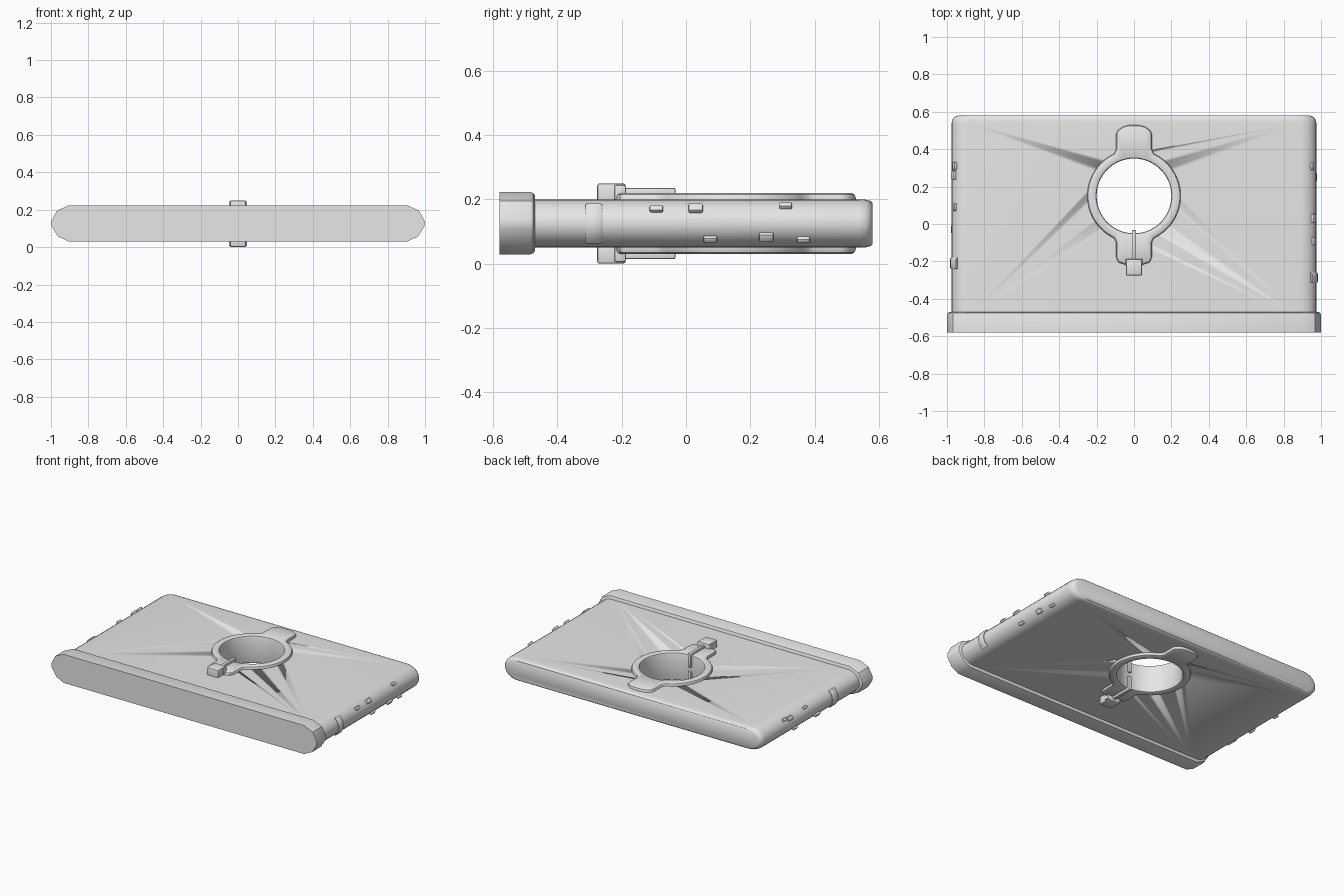
import bpy, bmesh, math
from mathutils import Vector, Matrix

if "Cube" in bpy.data.objects:
    bpy.data.objects.remove(bpy.data.objects["Cube"])

grey = bpy.data.materials.new("light grey")
grey.diffuse_color = (0.8, 0.8, 0.8, 1)
grey.use_nodes = True
grey.node_tree.nodes["Principled BSDF"].inputs["Base Color"].default_value = grey.diffuse_color
MID = 0.125      # height of the middle plane
HOLE_Y = 0.15    # centre of the round opening


def finish(bm, name, angle=35):
    bmesh.ops.recalc_face_normals(bm, faces=bm.faces)
    mesh = bpy.data.meshes.new(name)
    bm.to_mesh(mesh)
    bm.free()
    mesh.materials.append(grey)
    ob = bpy.data.objects.new(name, mesh)
    bpy.context.collection.objects.link(ob)
    bpy.ops.object.select_all(action='DESELECT')
    ob.select_set(True)
    bpy.context.view_layer.objects.active = ob
    bpy.ops.object.shade_smooth_by_angle(angle=math.radians(angle))
    return ob


def loft(name, profile, sections, angle=35):
    """Skin an x/z profile (z about the middle) along y; sections are (y, x scale, z scale)."""
    bm = bmesh.new()
    rings = [[bm.verts.new((x * sx, y, MID + z * sz)) for x, z in profile]
             for y, sx, sz in sections]
    n = len(profile)
    for a, b in zip(rings, rings[1:]):
        for i in range(n):
            j = (i + 1) % n
            bm.faces.new((a[i], a[j], b[j], b[i]))
    bm.faces.new(rings[0])
    bm.faces.new(rings[-1])
    return finish(bm, name, angle)


def box(name, centre, size, bevel, rot=None):
    bm = bmesh.new()
    bmesh.ops.create_cube(bm, size=1)
    bmesh.ops.scale(bm, vec=size, verts=bm.verts)
    bmesh.ops.bevel(bm, geom=bm.edges[:], offset=bevel, segments=2,
                    profile=0.5, affect='EDGES')
    if rot:
        bm.transform(rot)
    bmesh.ops.translate(bm, vec=centre, verts=bm.verts)
    return finish(bm, name)


def side_point(t, off=0.0):
    """Point on the rounded side of the slab at angle t."""
    return (0.885 + (0.09 + off) * math.cos(t), (0.075 + off) * math.sin(t))


# Slab with rounded sides
arc = [side_point(math.radians(a)) for a in range(-90, 91, 15)]
slab = loft("slab", arc + [(-x, z) for x, z in reversed(arc)],
            [(-0.50, 1, 1), (0.54, 1, 1), (0.56, 0.995, 0.985),
             (0.573, 0.984, 0.94), (0.58, 0.965, 0.86)])

# Round opening cut through the slab
bm = bmesh.new()
bmesh.ops.create_cone(bm, cap_ends=True, segments=64, radius1=0.225, radius2=0.225, depth=1,
                      matrix=Matrix.Translation((0, HOLE_Y, MID)))
cutter = finish(bm, "hole_cutter")
cutter.hide_render = True
cut = slab.modifiers.new("opening", 'BOOLEAN')
cut.operation = 'DIFFERENCE'
cut.solver = 'EXACT'
cut.object = cutter
bpy.ops.object.select_all(action='DESELECT')
slab.select_set(True)
bpy.context.view_layer.objects.active = slab
bpy.ops.object.convert(target='MESH')
bpy.data.objects.remove(cutter)

# Front cap strip
right = [(0.905, -0.096), (0.962, -0.068), (0.996, -0.015), (0.999, 0.012),
         (0.968, 0.07), (0.905, 0.098)]
loft("front_cap", right + [(-x, z) for x, z in reversed(right)],
     [(-0.58, 1, 1), (-0.485, 1, 1), (-0.475, 0.996, 0.97), (-0.47, 0.985, 0.89)])

# Collar: ring with a tab at each end, lining the opening
half = [(0.03, 0.378), (0.06, 0.37), (0.088, 0.35), (0.095, 0.33), (0.095, 0.25), (0.107, 0.226)]
for a in range(56, -57, -7):
    half.append((0.25 * math.cos(math.radians(a)), 0.25 * math.sin(math.radians(a))))
half += [(0.107, -0.226), (0.095, -0.25), (0.095, -0.33), (0.083, -0.355), (0.04, -0.37)]
outer = [Vector(p) for p in half + [(-x, y) for x, y in reversed(half)]]
n = len(outer)


def inset(i, d):
    t = (outer[(i + 1) % n] - outer[i - 1]).normalized()
    return outer[i] + Vector((t.y, -t.x)) * d


bm = bmesh.new()
rings = []
for i, p in enumerate(outer):
    u = p.normalized()
    top = [(inset(i, 0), 0.08), (inset(i, 0.004), 0.09), (inset(i, 0.014), 0.095),
           (u * 0.211, 0.095), (u * 0.203, 0.091), (u * 0.20, 0.082)]
    section = top + [(q, -z) for q, z in reversed(top)]
    rings.append([bm.verts.new((q.x, q.y + HOLE_Y, MID + z)) for q, z in section])
m = len(rings[0])
for i in range(n):
    a, b = rings[i], rings[(i + 1) % n]
    for k in range(m):
        j = (k + 1) % m
        bm.faces.new((a[k], a[j], b[j], b[k]))
finish(bm, "collar")

# Clip on both faces: block, thin arm and a hook down the opening wall
for s, label in ((1, "upper"), (-1, "lower")):
    box(label + "_clip_block", (0, -0.232, MID + s * 0.09), (0.086, 0.088, 0.07), 0.008)
    box(label + "_clip_shoulder", (0, -0.205, MID + s * 0.085), (0.098, 0.036, 0.07), 0.006)
    box(label + "_clip_arm", (0, -0.112, MID + s * 0.096), (0.022, 0.158, 0.03), 0.005)
    box(label + "_clip_hook", (0, -0.045, MID + s * 0.062), (0.022, 0.025, 0.096), 0.005)

# Small studs on the rounded sides: (y, height, length, width)
studs = {
    1: [(-0.092, 0.168, 0.042, 0.018), (0.03, 0.170, 0.045, 0.026), (0.31, 0.177, 0.04, 0.016),
        (0.075, 0.079, 0.042, 0.018), (0.25, 0.085, 0.045, 0.026), (0.365, 0.077, 0.04, 0.016)],
    -1: [(0.31, 0.172, 0.042, 0.018), (0.26, 0.165, 0.045, 0.026), (0.09, 0.172, 0.04, 0.016),
         (-0.03, 0.085, 0.045, 0.026), (0.20, 0.079, 0.04, 0.016)],
}
for s, rows in studs.items():
    for k, (y, z, length, width) in enumerate(rows):
        t = math.asin((z - MID) / 0.075)
        x, _ = side_point(t)
        tilt = -t if s > 0 else t
        box(f"{'right' if s > 0 else 'left'}_stud_{k + 1}", (s * x, y, z),
            (0.026, length, width / math.cos(t) ** 0.5), 0.005, Matrix.Rotation(tilt, 4, 'Y'))

# Larger wrapped patch on each side
for s, y0, y1, label in ((1, -0.313, -0.26, "right"), (-1, -0.24, -0.18, "left")):
    angles = [math.radians(a) for a in range(-48, 49, 12)]
    loop = [side_point(a, 0.008) for a in angles] + [side_point(a, -0.01) for a in reversed(angles)]
    loft(label + "_patch", [(s * x, z) for x, z in loop],
         [(y0, 0.996, 0.96), (y0 + 0.006, 1, 1), (y1 - 0.006, 1, 1), (y1, 0.996, 0.96)])
